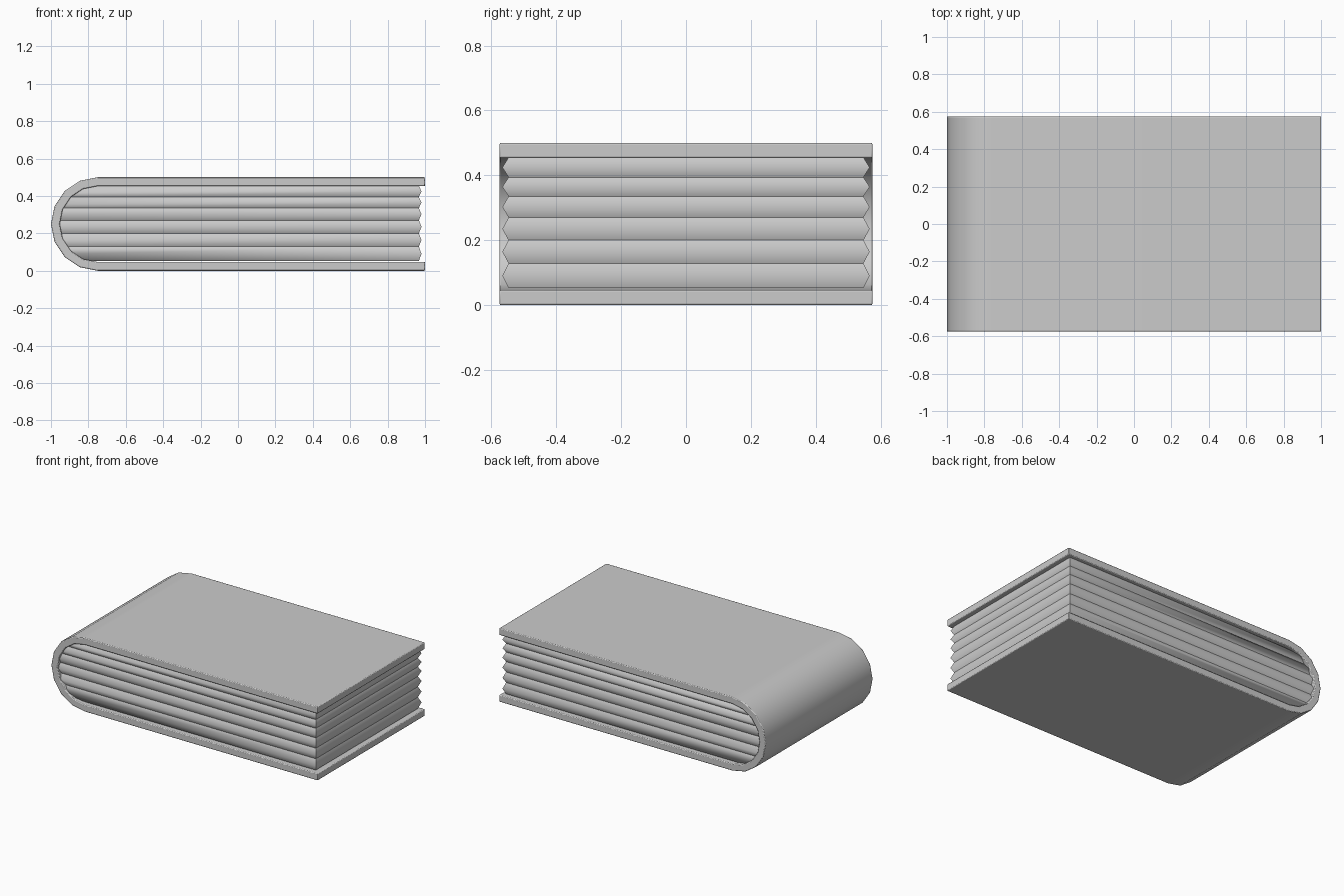
import bpy
import bmesh
import math

cube = bpy.data.objects.get("Cube")
if cube:
    bpy.data.objects.remove(cube, do_unlink=True)

grey = bpy.data.materials.new("plain_grey")
grey.use_nodes = True
grey.diffuse_color = (0.6, 0.6, 0.6, 1)
grey.node_tree.nodes["Principled BSDF"].inputs["Base Color"].default_value = (0.6, 0.6, 0.6, 1)

HALF_Y = 0.575      # half length of the spine
RADIUS = 0.25       # outer radius of the rounded spine
THICK = 0.047       # cover thickness
SPINE_X = -0.75     # centre of the spine arc


def finish(bm, name, angle):
    bmesh.ops.recalc_face_normals(bm, faces=bm.faces)
    mesh = bpy.data.meshes.new(name)
    bm.to_mesh(mesh)
    bm.free()
    mesh.materials.append(grey)
    obj = bpy.data.objects.new(name, mesh)
    bpy.context.collection.objects.link(obj)
    bpy.ops.object.select_all(action='DESELECT')
    obj.select_set(True)
    bpy.context.view_layer.objects.active = obj
    bpy.ops.object.shade_smooth_by_angle(angle=math.radians(angle))
    return obj


# Cover: a U-shaped strip, boards joined by a half-round spine
def u_profile(r):
    arc = [math.radians(90 + 22.5 * i) for i in range(9)]
    pts = [(SPINE_X + r * math.cos(a), RADIUS + r * math.sin(a)) for a in arc]
    return [(1, RADIUS + r)] + pts + [(1, RADIUS - r)]


bm = bmesh.new()
rows = []
for outer, inner in zip(u_profile(RADIUS), u_profile(RADIUS - THICK)):
    rows.append([bm.verts.new((p[0], y, p[1])) for p, y in
                 ((outer, -HALF_Y), (outer, HALF_Y), (inner, HALF_Y), (inner, -HALF_Y))])
for a, b in zip(rows, rows[1:]):
    for i in range(4):
        j = (i + 1) % 4
        bm.faces.new((a[i], a[j], b[j], b[i]))
bm.faces.new(rows[0])
bm.faces.new(rows[-1])
cover = finish(bm, "cover", 40)
bevel = cover.modifiers.new("soft_edges", 'BEVEL')
bevel.width = 0.005
bevel.segments = 2
bevel.limit_method = 'ANGLE'
bevel.angle_limit = math.radians(40)
cover.modifiers.new("flat_boards", 'WEIGHTED_NORMAL').keep_sharp = True


# Pages: stacked bundles, each bulging at mid height with a groove between
def page_ring(bm, z, x, y):
    r = RADIUS - THICK + 0.008
    left = SPINE_X - math.sqrt(max(r * r - (z - RADIUS) ** 2, 0))
    return [bm.verts.new(p) for p in
            ((left, -y, z), (x, -y, z), (x, y, z), (left, y, z))]


bm = bmesh.new()
grooves = [0.052, 0.129, 0.2, 0.27, 0.335, 0.394, 0.455]
for low, high in zip(grooves, grooves[1:]):
    rings = [page_ring(bm, low, 0.967, 0.547),
             page_ring(bm, (low + high) / 2, 0.981, 0.566),
             page_ring(bm, high, 0.967, 0.547)]
    for a, b in zip(rings, rings[1:]):
        for i in range(4):
            j = (i + 1) % 4
            bm.faces.new((a[i], a[j], b[j], b[i]))
finish(bm, "pages", 75)
